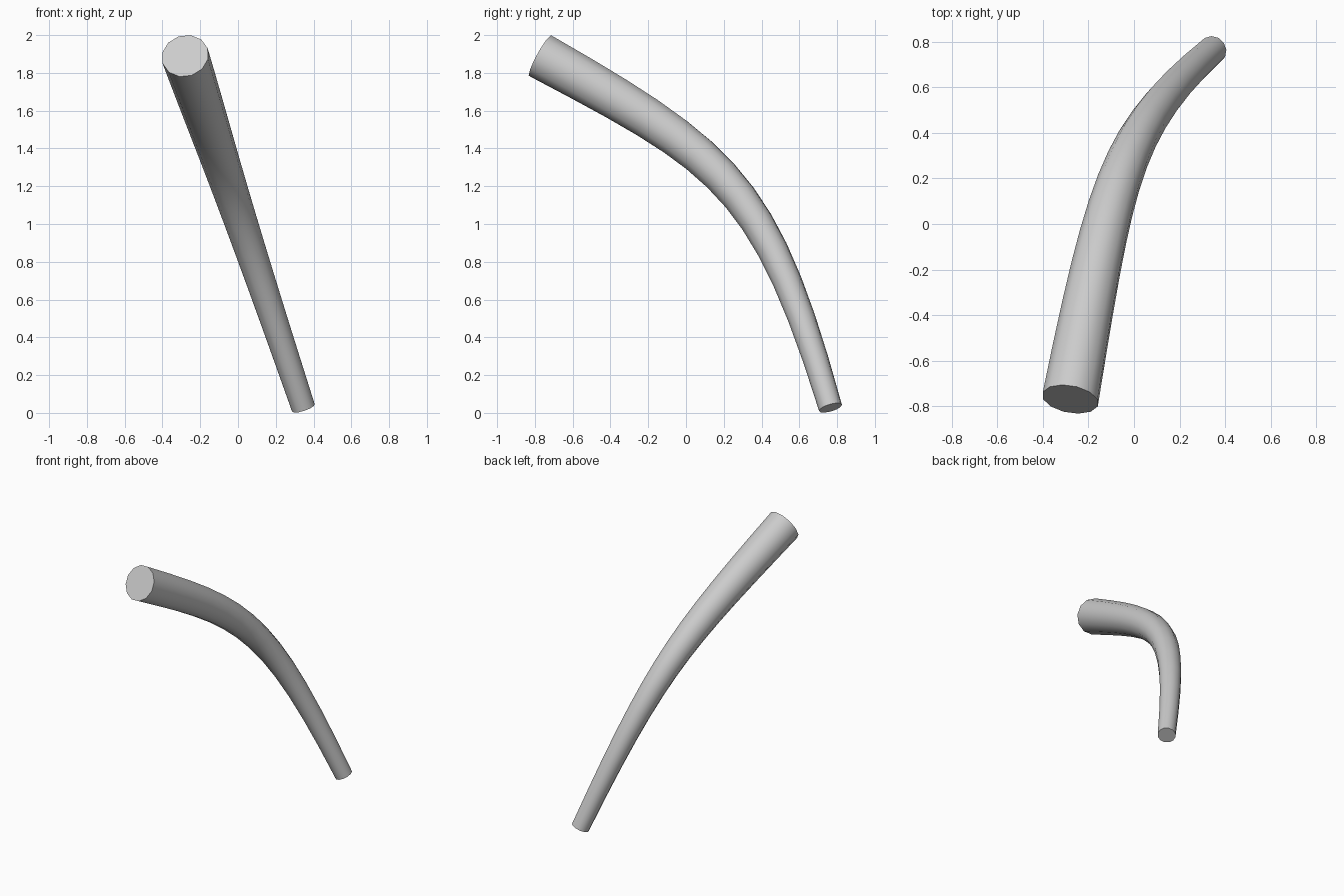
import bpy, bmesh, math
from mathutils import Vector

if "Cube" in bpy.data.objects:
    bpy.data.objects.remove(bpy.data.objects["Cube"])

SIDES, RINGS = 12, 14
R_TOP, R_BOTTOM = 0.126, 0.063


def on_plane(y, z):
    # the bend lies in one slanted plane, so x follows z
    return Vector((0.345 - 0.336 * (z - 0.03), y, z))


# Centre line: thick upper end to thin lower end
p0, p1, p2, p3 = [on_plane(y, z) for y, z in
                  ((-0.77, 1.89), (0.21, 1.351), (0.418, 1.21), (0.765, 0.027))]
side = Vector((1, 0, 0.336)).normalized()

# Tapered bent tube
bm = bmesh.new()
rings = []
for i in range(RINGS):
    t = i / (RINGS - 1)
    u = 1 - t
    centre = u**3 * p0 + 3 * u * u * t * p1 + 3 * u * t * t * p2 + t**3 * p3
    tangent = (u * u * (p1 - p0) + 2 * u * t * (p2 - p1) + t * t * (p3 - p2)).normalized()
    normal = tangent.cross(side)
    r = R_TOP + (R_BOTTOM - R_TOP) * t
    rings.append([bm.verts.new(centre + r * (math.cos(a) * side + math.sin(a) * normal))
                  for a in (2 * math.pi * k / SIDES for k in range(SIDES))])

for a, b in zip(rings, rings[1:]):
    for k in range(SIDES):
        n = (k + 1) % SIDES
        bm.faces.new((a[k], a[n], b[n], b[k]))

# Flat end caps
bm.faces.new(rings[0])
bm.faces.new(rings[-1])
bmesh.ops.recalc_face_normals(bm, faces=bm.faces)

mesh = bpy.data.meshes.new("bent_tapered_tube")
bm.to_mesh(mesh)
bm.free()
tube = bpy.data.objects.new("bent_tapered_tube", mesh)
bpy.context.collection.objects.link(tube)
bpy.context.view_layer.objects.active = tube
tube.select_set(True)
bpy.ops.object.shade_smooth_by_angle(angle=math.radians(40))
